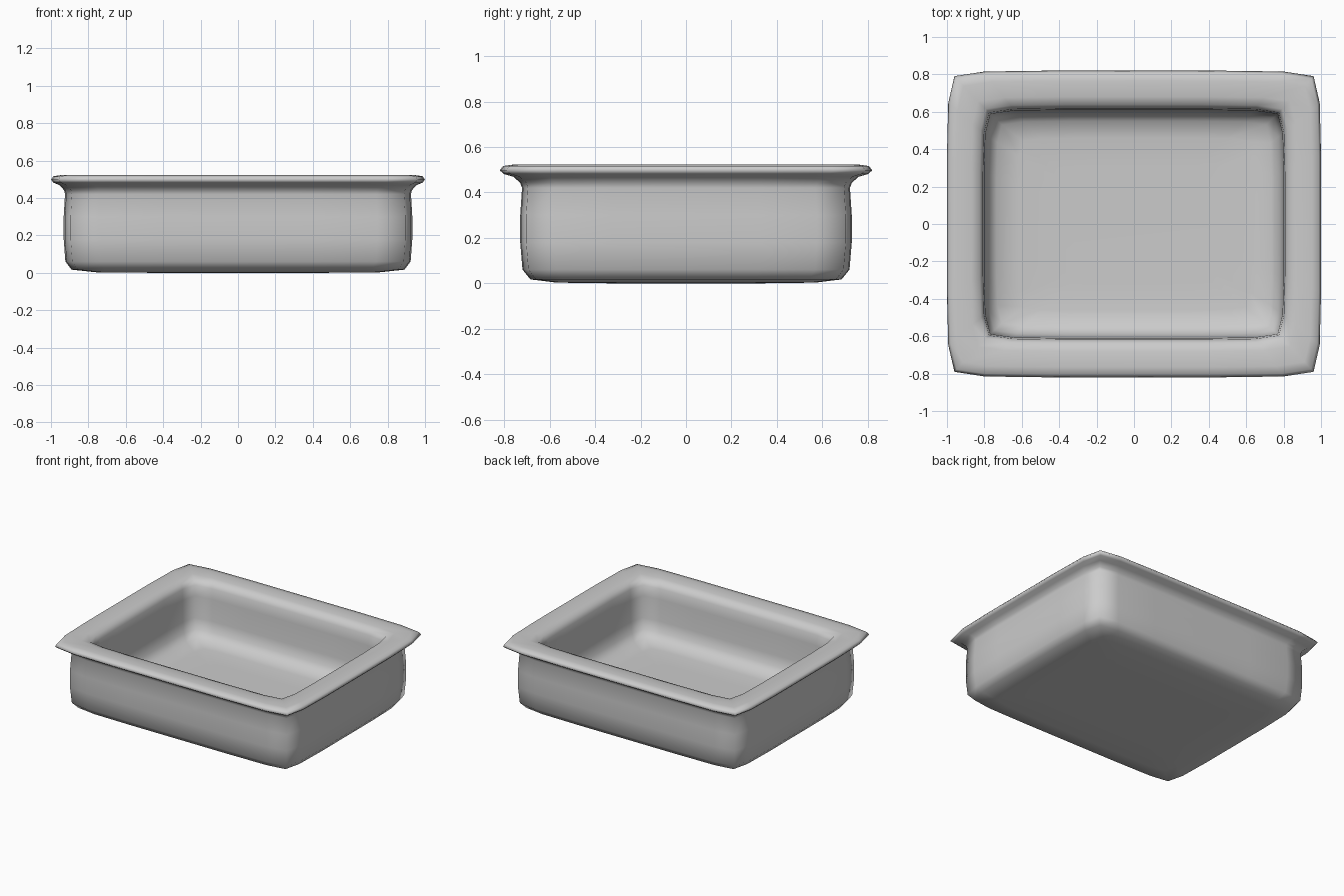
import bpy, bmesh

if "Cube" in bpy.data.objects:
    bpy.data.objects.remove(bpy.data.objects["Cube"])

# Profile from underside, up the outside, over the rim and down inside:
# half width, half depth, height
PROFILE = [
    (0.45, 0.34, 0.0), (0.76, 0.57, 0.003), (0.89, 0.685, 0.017),
    (0.923, 0.72, 0.06), (0.932, 0.73, 0.18), (0.932, 0.73, 0.30),
    (0.925, 0.722, 0.42), (0.93, 0.73, 0.442), (0.955, 0.76, 0.469),
    (0.985, 0.802, 0.481), (1.0, 0.82, 0.497), (0.988, 0.806, 0.516),
    (0.95, 0.765, 0.522), (0.87, 0.68, 0.520), (0.825, 0.638, 0.508),
    (0.807, 0.618, 0.475), (0.80, 0.61, 0.40), (0.795, 0.605, 0.24),
    (0.778, 0.59, 0.165), (0.735, 0.55, 0.12), (0.62, 0.46, 0.106),
    (0.40, 0.30, 0.104),
]


def ring(bm, a, b, z):
    """Softly bowed rectangle with faceted corners."""
    quarter = [(a, 0), (a, 0.45 * b), (a - 0.007 * a, 0.79 * b),
               (a - 0.04 * a, b - 0.036 * b), (0.80 * a, b - 0.006 * b),
               (0.45 * a, b)]
    pts = list(quarter)
    pts += [(0, b)] + [(-x, y) for x, y in reversed(quarter[1:])]
    pts += [(-x, -y) for x, y in quarter]
    pts += [(0, -b)] + [(x, -y) for x, y in reversed(quarter[1:])]
    return [bm.verts.new((x, y, z)) for x, y in pts]


# Tray: loft the rings and close underside and floor
bm = bmesh.new()
rings = [ring(bm, *p) for p in PROFILE]
for lo, hi in zip(rings, rings[1:]):
    n = len(lo)
    for i in range(n):
        j = (i + 1) % n
        bm.faces.new((lo[i], lo[j], hi[j], hi[i]))
bm.faces.new(list(reversed(rings[0])))
bm.faces.new(rings[-1])
bmesh.ops.recalc_face_normals(bm, faces=bm.faces)
for f in bm.faces:
    f.smooth = True
mesh = bpy.data.meshes.new("rectangular_tray")
bm.to_mesh(mesh)
bm.free()
tray = bpy.data.objects.new("rectangular_tray", mesh)
bpy.context.collection.objects.link(tray)
